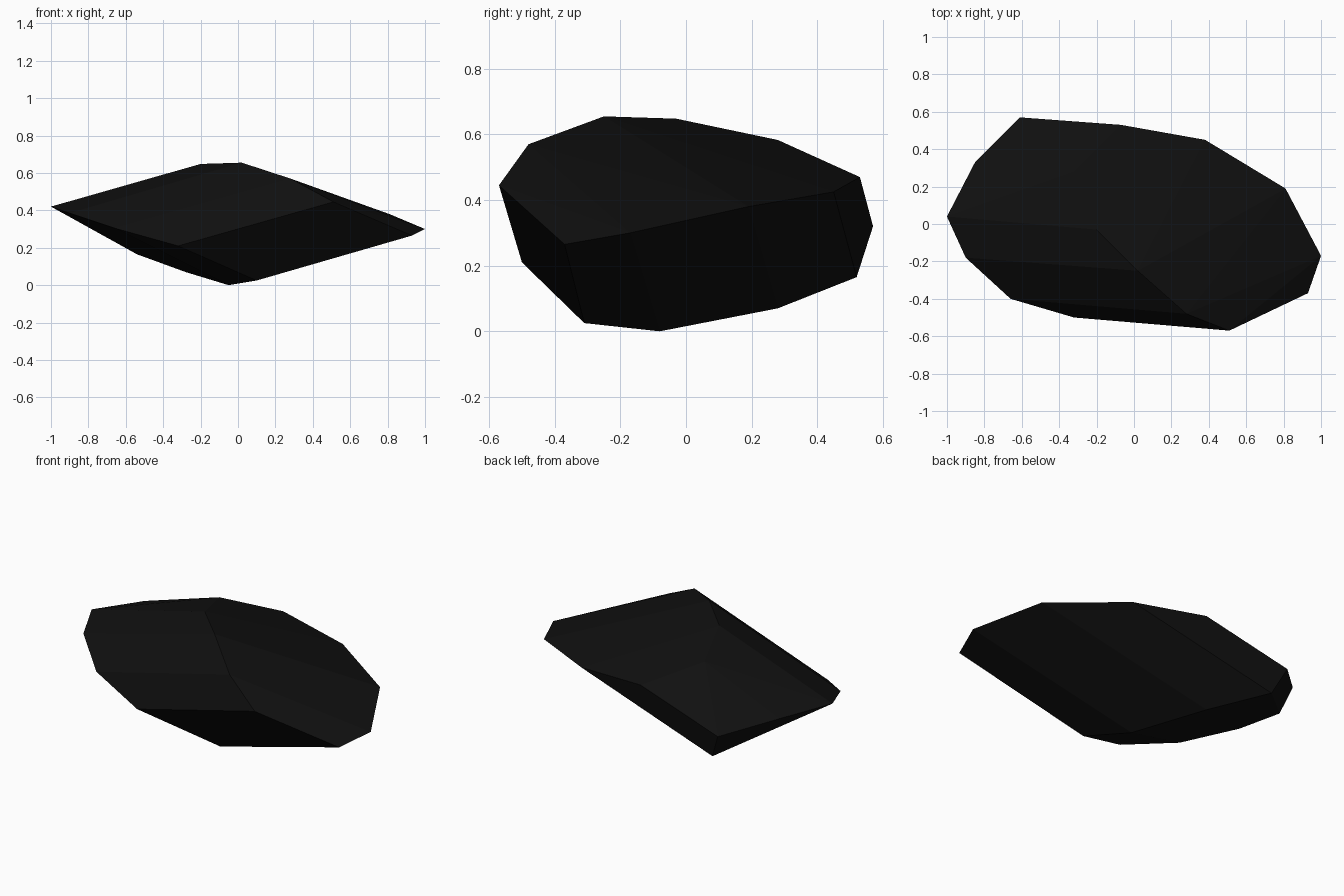
import bpy, bmesh

cube = bpy.data.objects.get("Cube")
if cube:
    bpy.data.objects.remove(cube, do_unlink=True)

# Single near-black stone colour
stone = bpy.data.materials.new("black_stone")
stone.use_nodes = True
colour = (0.005, 0.005, 0.005, 1)
stone.diffuse_color = colour
stone.node_tree.nodes["Principled BSDF"].inputs["Base Color"].default_value = colour

# Upper ridge, running front to back
crest = [(.28, -.48, .57), (.02, -.25, .655), (-.2, -.03, .648),
         (-.32, .28, .583), (-.07, .53, .47)]

# Sharp rim around the widest part
rim = [(.51, -.57, .445), (.93, -.37, .265), (1, -.17, .3), (.81, .19, .38),
       (.38, .45, .425), (-.61, .57, .32), (-.85, .33, .4), (-1, .04, .42),
       (-.9, -.18, .385), (-.66, -.4, .305), (-.32, -.5, .21)]

# Lower ridge
keel = [(.1, -.31, .025), (-.05, -.08, 0), (-.28, .28, .07), (-.54, .52, .165)]

# Faceted boulder: the convex skin over crest, rim and keel
bm = bmesh.new()
for point in crest + rim + keel:
    bm.verts.new(point)
bmesh.ops.convex_hull(bm, input=bm.verts[:])
bmesh.ops.dissolve_limit(bm, angle_limit=.03, verts=bm.verts[:], edges=bm.edges[:])
bmesh.ops.recalc_face_normals(bm, faces=bm.faces[:])

mesh = bpy.data.meshes.new("boulder")
bm.to_mesh(mesh)
bm.free()
mesh.materials.append(stone)
bpy.context.collection.objects.link(bpy.data.objects.new("boulder", mesh))
